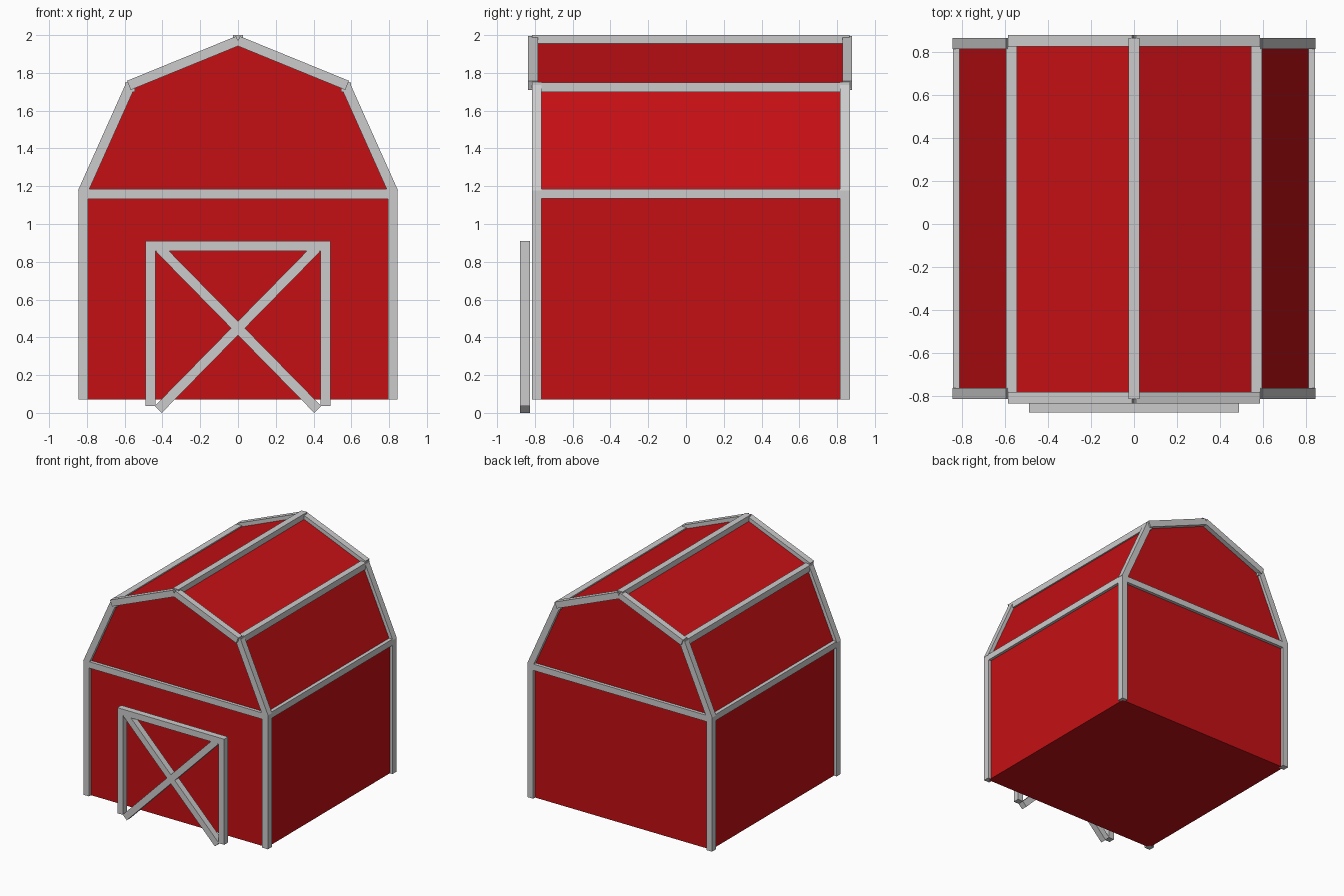
import bpy, bmesh
from mathutils import Vector

if "Cube" in bpy.data.objects:
    bpy.data.objects.remove(bpy.data.objects["Cube"])

W = 0.052                      # timber thickness
FRONT, BACK = -0.79, 0.841     # gable wall planes

red = bpy.data.materials.new("barn_red")
red.diffuse_color = (0.55, 0.005, 0.007, 1)
red.use_nodes = True
red.node_tree.nodes["Principled BSDF"].inputs["Base Color"].default_value = red.diffuse_color


def add_object(name, bm, mat=None):
    bmesh.ops.recalc_face_normals(bm, faces=bm.faces)
    me = bpy.data.meshes.new(name)
    bm.to_mesh(me)
    bm.free()
    ob = bpy.data.objects.new(name, me)
    bpy.context.collection.objects.link(ob)
    if mat:
        me.materials.append(mat)
    return ob


def beam(name, a, b, side=(0, 1, 0)):
    """Square timber from a to b; side sets its roll."""
    a, b, side = Vector(a), Vector(b), Vector(side)
    axis = b - a
    up = axis.cross(side).normalized()
    bm = bmesh.new()
    ring = [bm.verts.new(a + side * s * W / 2 + up * t * W / 2)
            for s, t in ((-1, -1), (1, -1), (1, 1), (-1, 1))]
    face = bm.faces.new(ring)
    ext = bmesh.ops.extrude_face_region(bm, geom=[face], use_keep_orig=True)
    bmesh.ops.translate(bm, vec=axis, verts=[
        v for v in ext["geom"] if isinstance(v, bmesh.types.BMVert)])
    return add_object(name, bm)


# Barn body: gambrel profile extruded from front to back
right = [(0.82, 0.07), (0.82, 1.17), (0.57, 1.73)]
profile = right + [(0, 1.965)] + [(-x, z) for x, z in reversed(right)]
bm = bmesh.new()
face = bm.faces.new([bm.verts.new((x, FRONT, z)) for x, z in profile])
ext = bmesh.ops.extrude_face_region(bm, geom=[face], use_keep_orig=True)
bmesh.ops.translate(bm, vec=(0, BACK - FRONT, 0), verts=[
    v for v in ext["geom"] if isinstance(v, bmesh.types.BMVert)])
add_object("barn_body", bm, red)

# Gable trim, both ends
for end, y, yr in (("front", FRONT, FRONT - 0.02), ("back", BACK, BACK + 0.013)):
    beam(end + "_gable_crossbeam", (-0.82, y, 1.159), (0.82, y, 1.159))
    for side, s in (("left", -1), ("right", 1)):
        beam(f"{end}_{side}_corner_post", (s * 0.819, y, 0.07), (s * 0.819, y, 1.18))
        beam(f"{end}_{side}_lower_rafter", (s * 0.823, y, 1.168), (s * 0.566, y, 1.742))
        beam(f"{end}_{side}_upper_rafter", (s * 0.578, yr, 1.734), (0, yr, 1.97))

# Lengthwise timbers
y0, y1 = FRONT - 0.025, BACK + 0.025
for side, s in (("left", -1), ("right", 1)):
    beam(side + "_eave_beam", (s * 0.817, y0, 1.16), (s * 0.817, y1, 1.16), (1, 0, 0))
    beam(side + "_knee_beam", (s * 0.571, y0, 1.724), (s * 0.571, y1, 1.724), (1, 0, 0))
beam("ridge_beam", (0, y0, 1.974), (0, y1, 1.974), (1, 0, 0))

# Door frame with cross bracing
yd = -0.853
beam("door_top", (-0.489, yd, 0.884), (0.489, yd, 0.884))
for side, s in (("left", -1), ("right", 1)):
    beam(side + "_door_post", (s * 0.463, yd, 0.036), (s * 0.463, yd, 0.86))
    beam(side + "_door_brace", (s * 0.422, yd, 0.0185), (-s * 0.415, yd, 0.871))
